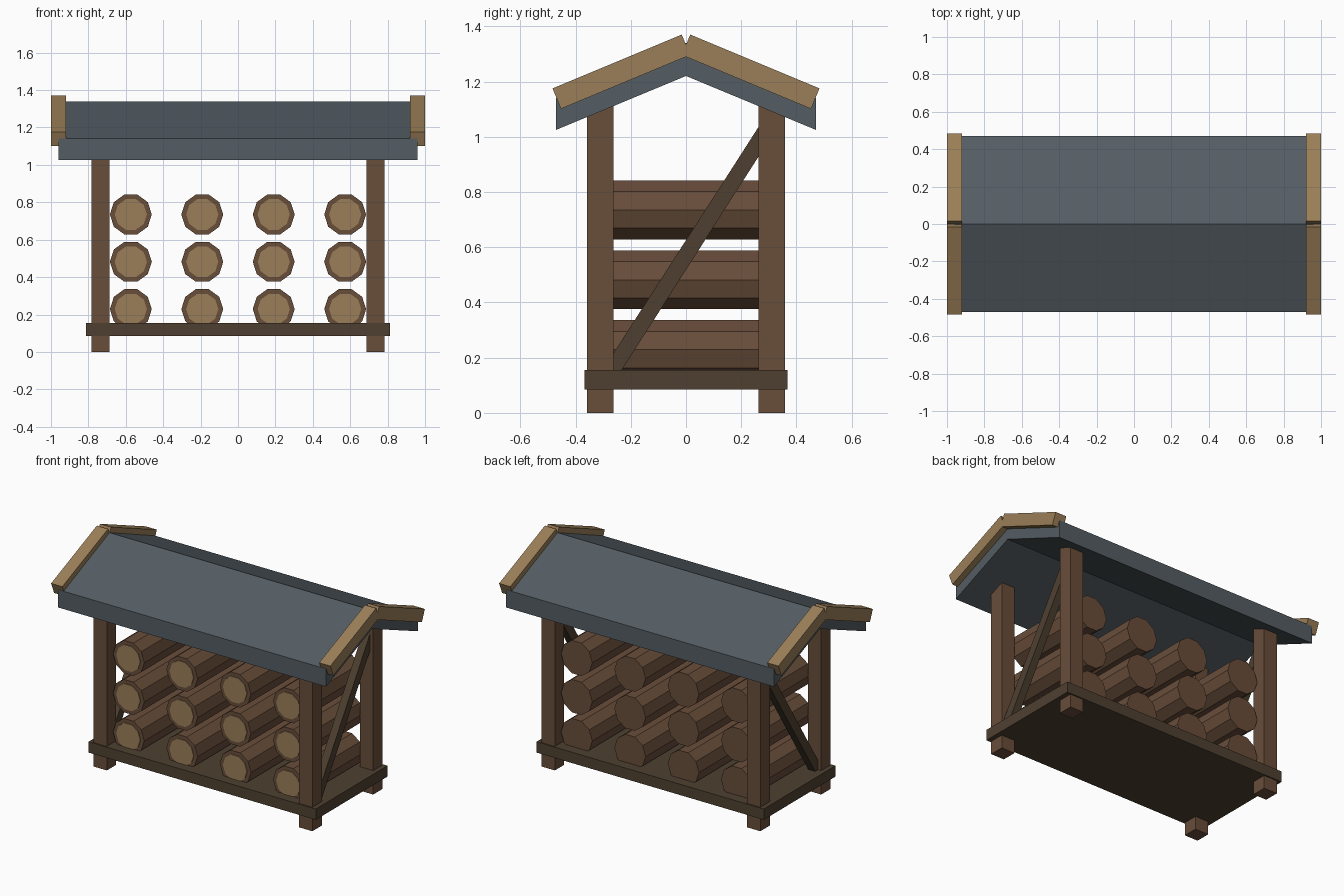
import bpy, bmesh, math
from mathutils import Matrix, Vector

if "Cube" in bpy.data.objects:
    bpy.data.objects.remove(bpy.data.objects["Cube"])


def mat(name, rgb):
    m = bpy.data.materials.new(name)
    m.diffuse_color = (*rgb, 1)
    m.use_nodes = True
    m.node_tree.nodes["Principled BSDF"].inputs["Base Color"].default_value = m.diffuse_color
    return m


BROWN = mat("bark brown", (0.138, 0.074, 0.042))
DARK = mat("dark timber", (0.076, 0.051, 0.030))
LIGHT = mat("pale cut wood", (0.328, 0.212, 0.098))
SLATE = mat("slate grey", (0.089, 0.109, 0.125))


def finish(name, bm, material):
    bmesh.ops.recalc_face_normals(bm, faces=bm.faces)
    me = bpy.data.meshes.new(name)
    bm.to_mesh(me)
    bm.free()
    me.materials.append(material)
    ob = bpy.data.objects.new(name, me)
    bpy.context.collection.objects.link(ob)
    return ob


def box(name, centre, size, material, tilt=0.0):
    """Box, optionally tilted about the x axis."""
    bm = bmesh.new()
    bmesh.ops.create_cube(bm, size=1)
    bm.transform(Matrix.Translation(centre) @ Matrix.Rotation(tilt, 4, 'X')
                 @ Matrix.Diagonal((*size, 1)))
    return finish(name, bm, material)


def rod(name, x, z, y0, y1, radius, material):
    """Ten-sided rod along y, with corners at left and right."""
    bm = bmesh.new()
    ring = [bm.verts.new((x + radius * math.cos(i * math.tau / 10), y0,
                          z + radius * math.sin(i * math.tau / 10)))
            for i in range(10)]
    face = bm.faces.new(ring)
    ext = bmesh.ops.extrude_face_region(bm, geom=[face], use_keep_orig=True)
    verts = [v for v in ext["geom"] if isinstance(v, bmesh.types.BMVert)]
    bmesh.ops.translate(bm, verts=verts, vec=(0, y1 - y0, 0))
    return finish(name, bm, material)


# Floor
box("floor", (0, 0, 0.12), (1.628, 0.734, 0.07), DARK)

# Corner posts and diagonal side braces (low at front, high at back)
lean = math.atan(1.56)
for sx, side in ((-1, "left"), (1, "right")):
    for sy, end in ((-1, "front"), (1, "back")):
        box(f"{end}_{side}_post", (sx * 0.736, sy * 0.311, 0.57),
            (0.096, 0.096, 1.14), BROWN)
    box(f"{side}_brace", (sx * 0.737, 0, 0.572),
        (0.05, 1.10, 0.058), DARK, lean)

# Stacked logs with pale cut faces at the front
for row in range(3):
    for col in range(4):
        x, z = -0.573 + col * 0.382, 0.229 + row * 0.253
        rod(f"log_{row}_{col}", x, z, -0.30, 0.30, 0.112, BROWN)
        rod(f"log_cut_face_{row}_{col}", x, z, -0.305, -0.298, 0.086, LIGHT)

# Gabled roof: profile extruded along x
profile = [(-0.47, 1.025), (0, 1.22), (0.47, 1.025),
           (0.47, 1.14), (0, 1.34), (-0.47, 1.14)]
bm = bmesh.new()
a, b = ([bm.verts.new((x, y, z)) for y, z in profile] for x in (-0.96, 0.96))
for i in range(6):
    j = (i + 1) % 6
    bm.faces.new((a[i], a[j], b[j], b[i]))
for r in (a, b):
    bm.faces.new((r[0], r[1], r[4], r[5]))
    bm.faces.new((r[1], r[2], r[3], r[4]))
finish("roof", bm, SLATE)

# Gable boards on the roof ends
for sx, side in ((-1, "left"), (1, "right")):
    for sy, end in ((-1, "front"), (1, "back")):
        box(f"{end}_{side}_gable_board", (sx * 0.96, sy * 0.234, 1.2355),
            (0.08, 0.507, 0.08), LIGHT, -sy * math.atan(0.4167))
